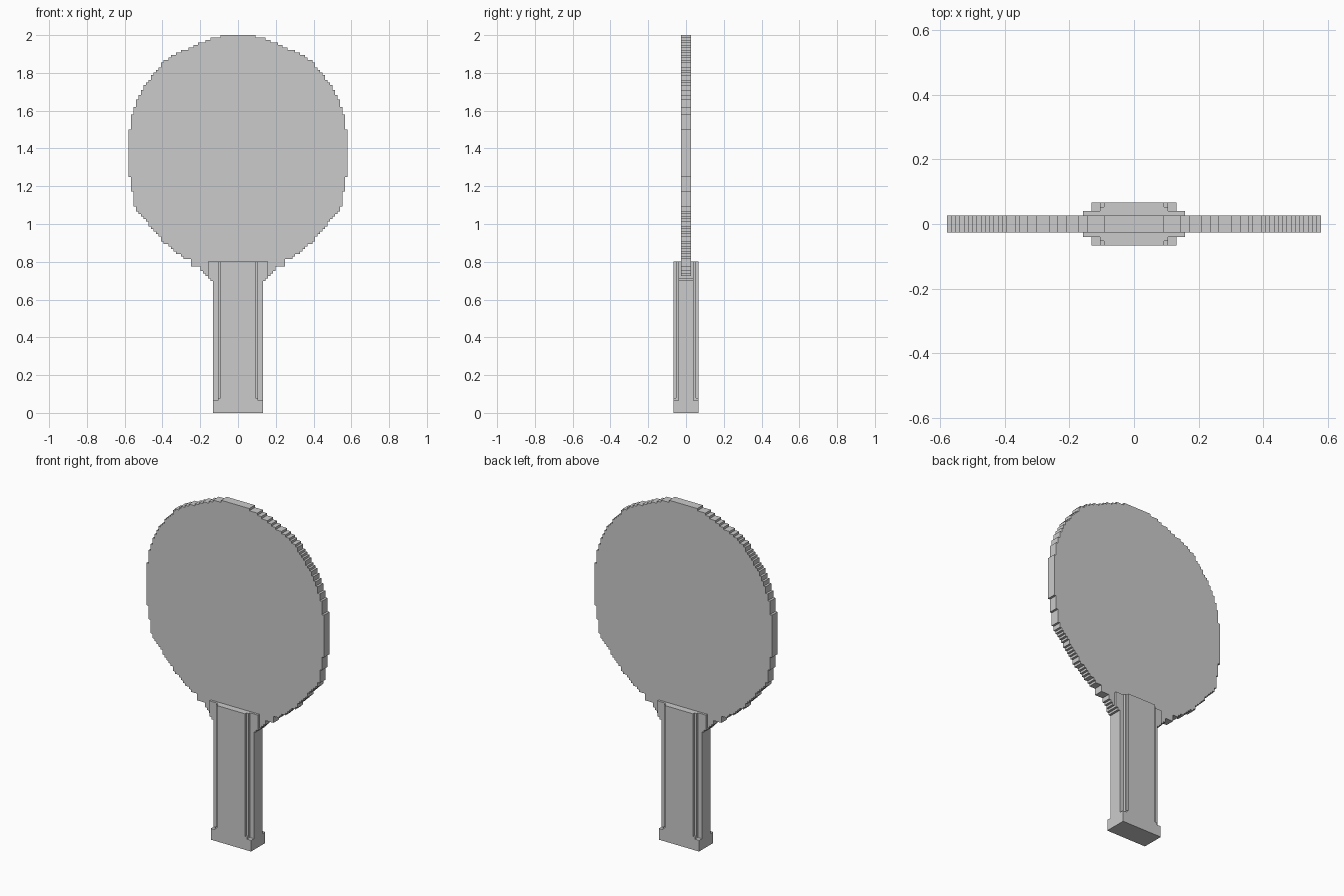
import bpy, bmesh

if "Cube" in bpy.data.objects:
    bpy.data.objects.remove(bpy.data.objects["Cube"])

V = 2 / 152  # size of one block step


def prism(name, outline, axis, lo, hi):
    """Extrude a closed 2D outline (in steps) along 'y' (x,z outline) or 'z' (x,y outline)."""
    bm = bmesh.new()

    def place(a, b, c):
        return (a * V, c * V, b * V) if axis == 'y' else (a * V, b * V, c * V)

    face = bm.faces.new([bm.verts.new(place(a, b, lo)) for a, b in outline])
    ext = bmesh.ops.extrude_face_region(bm, geom=[face])
    verts = [g for g in ext['geom'] if isinstance(g, bmesh.types.BMVert)]
    shift = (0, (hi - lo) * V, 0) if axis == 'y' else (0, 0, (hi - lo) * V)
    bmesh.ops.translate(bm, verts=verts, vec=shift)
    bmesh.ops.recalc_face_normals(bm, faces=bm.faces)
    mesh = bpy.data.meshes.new(name)
    bm.to_mesh(mesh)
    bm.free()
    ob = bpy.data.objects.new(name, mesh)
    bpy.context.collection.objects.link(ob)
    return ob


def four_way(q):
    """Mirror a quarter outline (running from +x side to +y side) into all quadrants."""
    half = q + [(-x, y) for x, y in reversed(q)]
    return half + [(-x, -y) for x, y in half]


# Blade: rounded half-width profile (z, half width), snapped to block steps
profile = [(.72, .165), (.737, .172), (.75, .19), (.77, .2), (.78, .247), (.81, .25),
           (.82, .285), (.85, .325), (.88, .36), (.90, .39), (.96, .44), (1.02, .49),
           (1.06, .527), (1.105, .553), (1.17, .556), (1.18, .566), (1.25, .567),
           (1.26, .579), (1.49, .579), (1.51, .567), (1.58, .56), (1.62, .545),
           (1.66, .53), (1.70, .515), (1.73, .495), (1.79, .45), (1.84, .41),
           (1.865, .385), (1.88, .37), (1.90, .325), (1.92, .285), (1.94, .24),
           (1.96, .19), (1.98, .145), (1.994, .092), (2.0, .092)]


def half_width(z):
    for (z0, w0), (z1, w1) in zip(profile, profile[1:]):
        if z0 <= z <= z1:
            return round((w0 + (w1 - w0) * (z - z0) / (z1 - z0)) / V)


right, last = [], None
for row in range(55, 152):
    w = half_width((row + .5) * V)
    if w != last:
        if last is not None:
            right.append((last, row))
        right.append((w, row))
        last = w
right.append((last, 152))
prism("blade", right + [(-x, z) for x, z in reversed(right)], 'y', -2, 2)

# Handle: square butt, small step, then grip with notched corners
prism("handle_butt", four_way([(10, 5)]), 'z', 0, 5)
prism("handle_step", four_way([(10, 3), (8, 3), (8, 5)]), 'z', 5, 6)
prism("handle_grip", four_way([(10, 3), (8, 3), (8, 4), (7, 4), (7, 5)]), 'z', 6, 61)

# Neck: shoulders that widen towards the blade
shoulder = [(10, 53), (11, 53), (11, 54), (12, 54), (12, 61), (10, 61)]
for side, s in (("right", 1), ("left", -1)):
    prism("neck_" + side, [(s * x, z) for x, z in shoulder], 'y', -3, 3)
